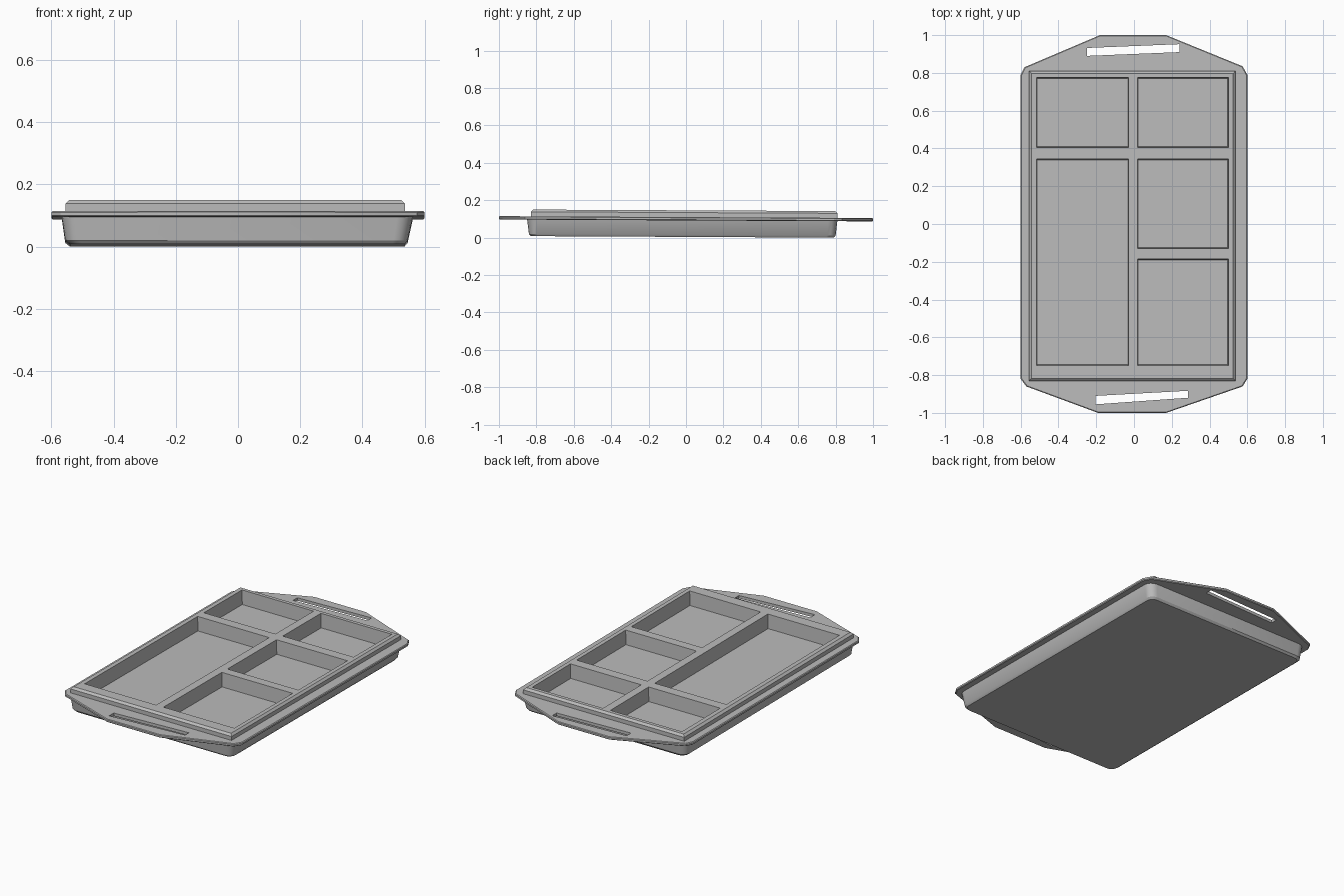
import bpy
import bmesh
from math import cos, sin, pi

if "Cube" in bpy.data.objects:
    bpy.data.objects.remove(bpy.data.objects["Cube"], do_unlink=True)

grey = bpy.data.materials.new("tray_grey")
grey.use_nodes = True
grey.diffuse_color = (0.5, 0.5, 0.5, 1)
grey.node_tree.nodes["Principled BSDF"].inputs["Base Color"].default_value = (0.5, 0.5, 0.5, 1)


def rounded(x0, x1, y0, y1, r, steps=4):
    """Outline of a rectangle with rounded corners, counter-clockwise."""
    pts = []
    corners = [(x1 - r, y1 - r), (x0 + r, y1 - r), (x0 + r, y0 + r), (x1 - r, y0 + r)]
    for k, (cx, cy) in enumerate(corners):
        for i in range(steps + 1):
            a = (k + i / steps) * pi / 2
            pts.append((cx + r * cos(a), cy + r * sin(a)))
    return pts


def rect(x0, x1, y0, y1):
    return [(x1, y1), (x0, y1), (x0, y0), (x1, y0)]


def loft(name, rings):
    """Closed solid through outlines given as (points, height)."""
    bm = bmesh.new()
    loops = [[bm.verts.new((x, y, z)) for x, y in pts] for pts, z in rings]
    bm.faces.new(loops[0][::-1])
    bm.faces.new(loops[-1])
    for a, b in zip(loops, loops[1:]):
        n = len(a)
        for i in range(n):
            j = (i + 1) % n
            bm.faces.new((a[i], a[j], b[j], b[i]))
    bmesh.ops.recalc_face_normals(bm, faces=bm.faces)
    mesh = bpy.data.meshes.new(name)
    bm.to_mesh(mesh)
    bm.free()
    mesh.materials.append(grey)
    obj = bpy.data.objects.new(name, mesh)
    bpy.context.collection.objects.link(obj)
    return obj


# Tapered tray body
base = loft("tray_body", [
    (rounded(-0.54, 0.535, -0.83, 0.79, 0.04), 0.004),
    (rounded(-0.555, 0.545, -0.84, 0.80, 0.045), 0.016),
    (rounded(-0.567, 0.563, -0.85, 0.81, 0.05), 0.098),
])

# Flange with a pointed handle at each end
outline = [(0.60, -0.82), (0.60, 0.79), (0.575, 0.835), (0.17, 1.0), (-0.18, 1.0),
           (-0.58, 0.83), (-0.60, 0.79), (-0.60, -0.82), (-0.57, -0.86),
           (-0.19, -1.0), (0.17, -1.0), (0.575, -0.86)]
inner = [(x * 0.993, y * 0.996) for x, y in outline]
flange = loft("flange_with_handles", [(inner, 0.092), (outline, 0.096), (outline, 0.106), (inner, 0.11)])

# Raised compartment frame with a chamfered top edge
frame = loft("compartment_frame", [
    (rect(-0.555, 0.537, -0.83, 0.81), 0.10),
    (rect(-0.555, 0.537, -0.83, 0.81), 0.134),
    (rect(-0.542, 0.525, -0.817, 0.797), 0.146),
])

# Five compartments, slightly wider at the top
wells = [(-0.51, -0.035, 0.41, 0.77), (-0.51, -0.035, -0.745, 0.34),
         (0.025, 0.495, 0.41, 0.77), (0.025, 0.495, -0.125, 0.34),
         (0.025, 0.495, -0.745, -0.19)]
cutters = []
for x0, x1, y0, y1 in wells:
    g = 0.006
    cutters.append((loft("well_cutter", [
        (rect(x0, x1, y0, y1), 0.06),
        (rect(x0 - g, x1 + g, y0 - g, y1 + g), 0.16)]), (base, flange, frame)))

# Handle slots
for slot in ([(-0.25, 0.89), (0.24, 0.91), (0.24, 0.952), (-0.25, 0.932)],
             [(-0.205, -0.955), (0.285, -0.92), (0.285, -0.883), (-0.205, -0.91)]):
    cutters.append((loft("slot_cutter", [(slot, 0.05), (slot, 0.15)]), (flange,)))

for cutter, targets in cutters:
    cutter.hide_render = True
    for target in targets:
        mod = target.modifiers.new("cut", "BOOLEAN")
        mod.operation = "DIFFERENCE"
        mod.solver = "EXACT"
        mod.object = cutter

# Bake the cuts and add the slight lean of the tray
depsgraph = bpy.context.evaluated_depsgraph_get()
baked = {o: bpy.data.meshes.new_from_object(o.evaluated_get(depsgraph)) for o in (base, flange, frame)}
for obj, mesh in baked.items():
    obj.modifiers.clear()
    obj.data = mesh
    for v in mesh.vertices:
        v.co.z -= 0.005 * v.co.y
for cutter, _ in cutters:
    bpy.data.objects.remove(cutter, do_unlink=True)

for obj in (base, flange, frame):
    bpy.ops.object.select_all(action="DESELECT")
    obj.select_set(True)
    bpy.context.view_layer.objects.active = obj
    bpy.ops.object.shade_smooth_by_angle(angle=0.5)
